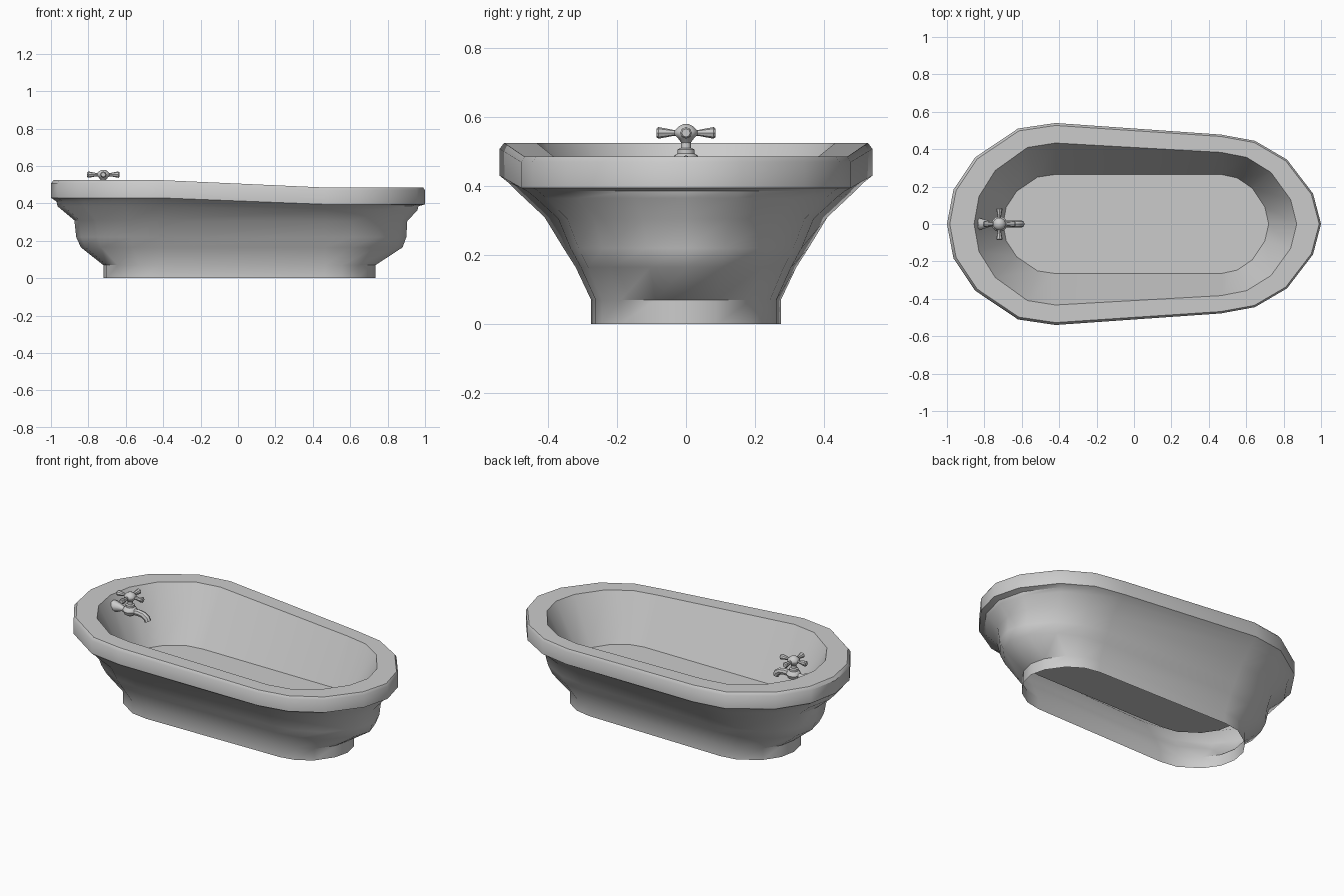
import bpy, bmesh, math
from mathutils import Matrix, Vector

if "Cube" in bpy.data.objects:
    bpy.data.objects.remove(bpy.data.objects["Cube"])

# End-cap outlines as (along, across) fractions of the cap size
LEFT = [(1, 0), (.94, .34), (.74, .66), (.345, .945), (0, 1)]
RIGHT = [(1, 0), (.92, .34), (.66, .72), (.34, .93), (0, 1)]
CL, CR = -.42, .465  # where the straight sides begin and end


def finish(name, bm, angle=35):
    me = bpy.data.meshes.new(name)
    bm.to_mesh(me)
    bm.free()
    ob = bpy.data.objects.new(name, me)
    bpy.context.collection.objects.link(ob)
    smooth(ob, angle)
    return ob


def smooth(ob, angle):
    bpy.ops.object.select_all(action='DESELECT')
    ob.select_set(True)
    bpy.context.view_layer.objects.active = ob
    bpy.ops.object.shade_smooth_by_angle(angle=math.radians(angle))


def bridge(bm, a, b):
    n = len(a)
    for i in range(n):
        j = (i + 1) % n
        bm.faces.new((a[i], a[j], b[j], b[i]))


def outline(xl, xr, yl, yr, zl, zr):
    """Closed counter-clockwise tub outline at one level."""
    right = [(CR + (xr - CR) * u, yr * v, zr) for u, v in RIGHT]
    left = [(CL - (xl + CL) * u, yl * v, zl) for u, v in reversed(LEFT)]
    half = right + left
    return half + [(x, -y, z) for x, y, z in reversed(half[1:-1])]


def lathe(name, profile, matrix, n=8, angle=35):
    """Turned part from (radius, height) points, closed at both ends."""
    bm = bmesh.new()
    rings = [[bm.verts.new(matrix @ Vector((r * math.cos(2 * math.pi * i / n),
                                            r * math.sin(2 * math.pi * i / n), h)))
              for i in range(n)] for r, h in profile]
    for a, b in zip(rings, rings[1:]):
        bridge(bm, a, b)
    bm.faces.new(rings[0][::-1])
    bm.faces.new(rings[-1])
    return finish(name, bm, angle)


# Tub shell: left x, right x, left half-width, right half-width, left z, right z
levels = [
    (.72, .735, .275, .262, 0, 0),
    (.72, .735, .275, .262, .07, .07),
    (.84, .88, .32, .305, .165, .165),
    (.865, .90, .355, .335, .22, .22),
    (.875, .905, .41, .37, .31, .305),
    (.965, .96, .49, .435, .385, .365),
    (.97, .965, .515, .46, .41, .385),
    (1.0, 1.0, .54, .478, .43, .395),
    (1.0, 1.0, .54, .478, .508, .47),
    (.985, .99, .527, .468, .525, .485),
    (.855, .87, .433, .383, .525, .485),
    (.70, .72, .265, .265, .215, .215),
]
bm = bmesh.new()
rings = [[bm.verts.new(p) for p in outline(*lv)] for lv in levels]
for a, b in zip(rings, rings[1:]):
    bridge(bm, a, b)
bm.faces.new(rings[-1])  # basin floor; underside stays open
finish("bathtub", bm, 40)

# Tap body, stem and handle hub
TX = -.72
at = Matrix.Translation((TX, 0, 0))
lathe("tap_body", [(.015, .44), (.034, .452), (.042, .472), (.034, .488), (.025, .494),
                   (.025, .506), (.015, .51), (.014, .53)], at, 12)
lathe("handle_hub", [(.014, .525), (.024, .538), (.035, .548), (.035, .56),
                     (.022, .573), (.008, .58)], at, 10, 50)

# Four flared handle arms
for i in range(4):
    m = (Matrix.Translation((TX, 0, .554)) @ Matrix.Rotation(i * math.pi / 2, 4, 'Z')
         @ Matrix.Rotation(math.pi / 2, 4, 'Y'))
    lathe(f"handle_arm_{i + 1}", [(.009, .02), (.009, .038), (.017, .08), (.012, .086)], m, 8)

# Wall fitting behind the tap
m = Matrix.Translation((TX, 0, .468)) @ Matrix.Rotation(-math.pi / 2, 4, 'Y')
lathe("wall_fitting", [(.014, .02), (.016, .05), (.032, .10), (.034, .115)], m, 10)

# Spout
cu = bpy.data.curves.new("spout", 'CURVE')
cu.dimensions = '3D'
cu.bevel_depth = .019
cu.bevel_resolution = 2
cu.use_fill_caps = True
sp = cu.splines.new('POLY')
path = [(-.72, .468), (-.66, .47), (-.63, .465), (-.61, .452), (-.602, .435)]
sp.points.add(len(path) - 1)
for p, (x, z) in zip(sp.points, path):
    p.co = (x, 0, z, 1)
ob = bpy.data.objects.new("spout", cu)
bpy.context.collection.objects.link(ob)
bpy.ops.object.select_all(action='DESELECT')
ob.select_set(True)
bpy.context.view_layer.objects.active = ob
bpy.ops.object.convert(target='MESH')
smooth(bpy.context.view_layer.objects.active, 40)
